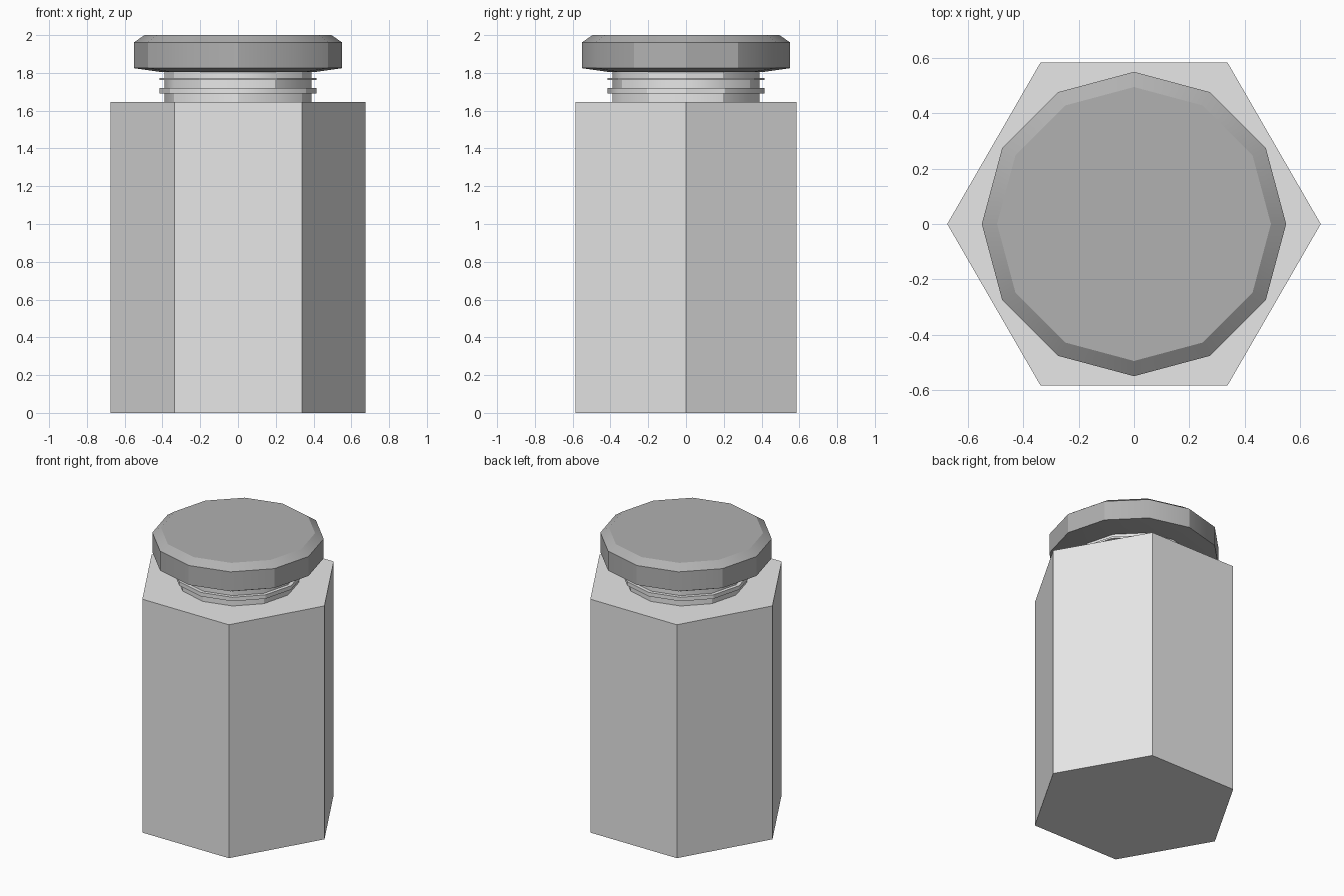
import bpy, math

cube = bpy.data.objects.get("Cube")
if cube:
    bpy.data.objects.remove(cube, do_unlink=True)


def make_material(name, value):
    mat = bpy.data.materials.new(name)
    mat.use_nodes = True
    colour = (value, value, value, 1)
    mat.diffuse_color = colour
    mat.node_tree.nodes["Principled BSDF"].inputs["Base Color"].default_value = colour
    return mat


def lathe(name, profile, sides, mat):
    """Closed prism-like solid from (radius, height) rings, with a corner on +x."""
    verts, faces = [], []
    for r, z in profile:
        for i in range(sides):
            a = math.tau * i / sides
            verts.append((r * math.cos(a), r * math.sin(a), z))
    for k in range(len(profile) - 1):
        for i in range(sides):
            j = (i + 1) % sides
            low, high = k * sides, (k + 1) * sides
            faces.append((low + i, low + j, high + j, high + i))
    faces.append(tuple(reversed(range(sides))))
    faces.append(tuple(range(len(verts) - sides, len(verts))))
    mesh = bpy.data.meshes.new(name)
    mesh.from_pydata(verts, [], faces)
    mesh.materials.append(mat)
    obj = bpy.data.objects.new(name, mesh)
    bpy.context.collection.objects.link(obj)
    bpy.ops.object.select_all(action="DESELECT")
    obj.select_set(True)
    bpy.context.view_layer.objects.active = obj
    bpy.ops.object.shade_smooth_by_angle(angle=math.radians(30))
    return obj


light_grey = make_material("light grey", 0.8)
mid_grey = make_material("mid grey", 0.44)

# Hexagonal jar body
lathe("jar_body", [(0.675, 0), (0.675, 1.647)], 6, light_grey)

# Round neck with two raised thread rings
neck = [(0.39, 1.647)]
for low, high in ((1.692, 1.72), (1.762, 1.774)):
    neck += [(0.39, low), (0.415, low), (0.415, high), (0.39, high)]
neck.append((0.39, 1.81))
lathe("threaded_neck", neck, 12, light_grey)

# Lid with sloped underside and bevelled top edge
lathe("lid", [(0.41, 1.805), (0.55, 1.825), (0.55, 1.962), (0.495, 2.0)], 12, mid_grey)
